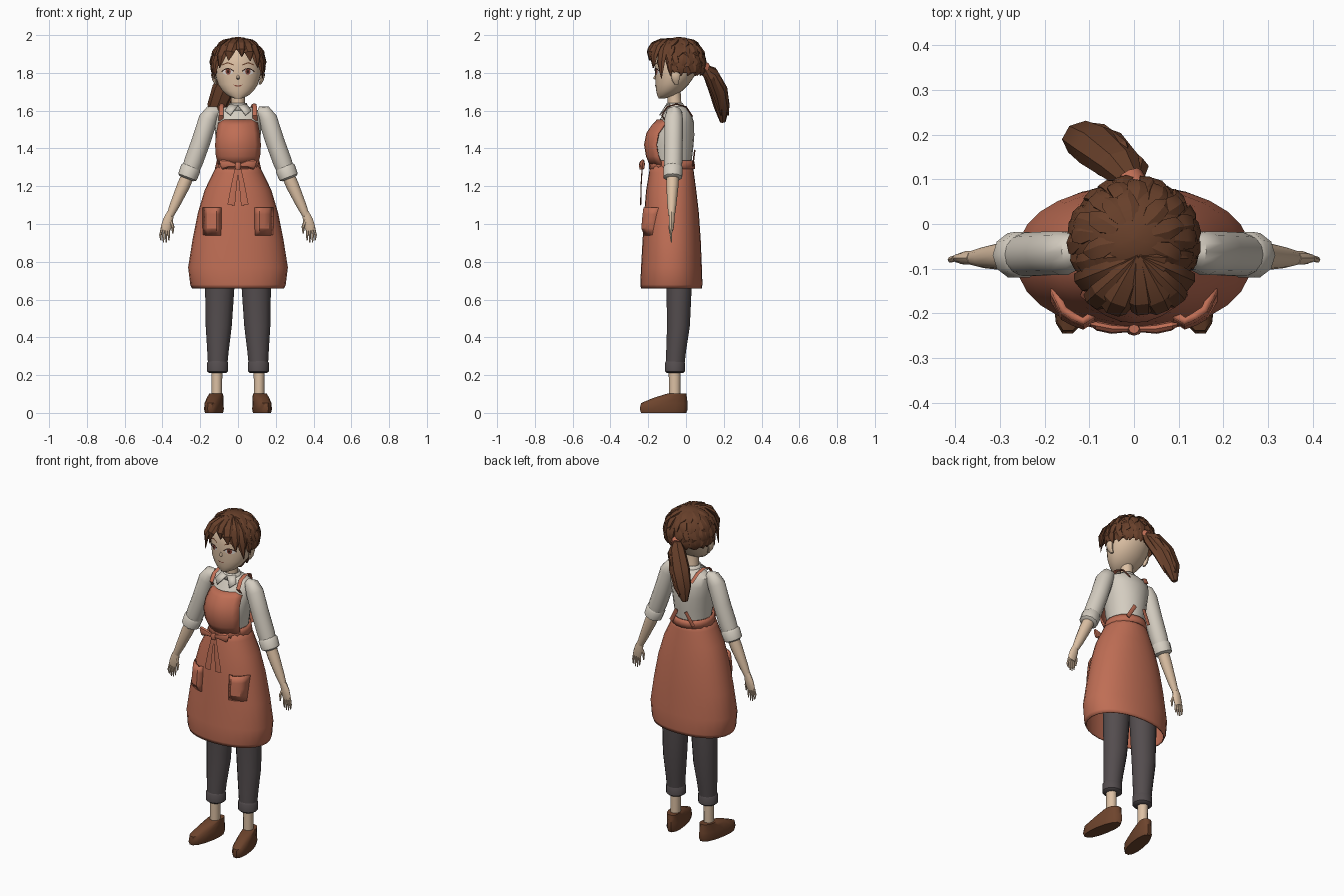
import bpy, math, random
from math import sin, cos, pi, radians
from mathutils import Vector
from mathutils.bvhtree import BVHTree

random.seed(4)
V = Vector


def mat(name, r, g, b):
    m = bpy.data.materials.new(name)
    m.diffuse_color = (r, g, b, 1)
    return m


SKIN = mat("skin", .72, .53, .37)
SHIRT = mat("cream_cloth", .66, .61, .53)
APRON = mat("terracotta_cloth", .52, .155, .09)
HAIR = mat("brown_hair", .135, .05, .023)
TROUSER = mat("charcoal_cloth", .088, .074, .077)
SHOE = mat("brown_leather", .155, .058, .026)
WHITE = mat("eye_white", .75, .7, .66)
IRIS = mat("russet_iris", .25, .06, .04)
DARK = mat("dark_lash", .03, .012, .008)


def make(name, verts, faces, m, angle=45, solid=0):
    me = bpy.data.meshes.new(name)
    me.from_pydata([tuple(v) for v in verts], [], faces)
    me.materials.append(m)
    for p in me.polygons:
        p.use_smooth = True
    me.set_sharp_from_angle(angle=radians(angle))
    ob = bpy.data.objects.new(name, me)
    bpy.context.collection.objects.link(ob)
    if solid:
        mod = ob.modifiers.new("thickness", 'SOLIDIFY')
        mod.thickness, mod.offset = solid, 0
    return ob


def loft(name, st, m, n=12, level=False, centre=None, caps=True, power=1.0, skew=0, solid=0, angle=45):
    """Skin rings (x, y, z, a, b); level rings stay flat, others follow the path."""
    P = [V(s[:3]) for s in st]
    verts = []
    for i, s in enumerate(st):
        if level:
            A, B = V((1, 0, 0)), V((0, 1, 0))
        else:
            t = (P[min(i + 1, len(P) - 1)] - P[max(i - 1, 0)]).normalized()
            ref = P[i] - centre if centre else V((0, 1, 0))
            A = t.cross(ref).normalized()
            B = A.cross(t) * -1 if A.cross(t).dot(ref) < 0 else A.cross(t)
        for k in range(n):
            c, d = cos(2 * pi * k / n), sin(2 * pi * k / n)
            c = math.copysign(abs(c) ** power, c)
            d = math.copysign(abs(d) ** power, d)
            v = P[i] + A * c * s[3] + B * d * s[4]
            v.x += skew * (-.04 - v.y)
            verts.append(v)
    faces = [(i * n + k, i * n + (k + 1) % n, (i + 1) * n + (k + 1) % n, (i + 1) * n + k)
             for i in range(len(st) - 1) for k in range(n)]
    if caps:
        faces += [tuple(range(n))[::-1], tuple(range((len(st) - 1) * n, len(st) * n))]
    ob = make(name, verts, faces, m, angle, solid)
    import bmesh
    bm = bmesh.new()
    bm.from_mesh(ob.data)
    bmesh.ops.recalc_face_normals(bm, faces=bm.faces)
    bm.to_mesh(ob.data)
    bm.free()
    return ob


def tree(ob):
    return BVHTree.FromPolygons([v.co for v in ob.data.vertices], [p.vertices[:] for p in ob.data.polygons])


def on_front(bvh, x, z, off):
    hit = bvh.ray_cast(V((x, -1, z)), V((0, 1, 0)))[0]
    return V((x, (hit.y if hit else -.1) - off, z))


def span(z, a, yb, yf):
    return (0, (yb + yf) / 2, z, a, (yb - yf) / 2)


# Head, neck and nose
head = loft("head", [span(*s) for s in (
    (1.665, .02, -.11, -.145), (1.68, .055, -.06, -.152), (1.705, .083, -.02, -.158), (1.74, .106, .015, -.162),
    (1.79, .12, .05, -.163), (1.84, .122, .065, -.165), (1.9, .11, .06, -.155), (1.95, .075, .03, -.12))],
    SKIN, 28, level=True)
loft("neck", [(0, -.055, 1.58, .045, .042), (0, -.06, 1.63, .036, .036), (0, -.065, 1.71, .036, .036)], SKIN, level=True)
loft("nose", [(0, -.16, 1.79, .004, .004), (0, -.165, 1.772, .009, .009), (0, -.16, 1.764, .004, .004)], SKIN, 8, level=True)
face = tree(head)


def decal(name, pts, m, off):
    v = [on_front(face, x, z, off) for x, z in pts]
    make(name, v, [tuple(range(len(v)))], m)


def oval(cx, cz, a, b, n=12):
    return [(cx + a * cos(2 * pi * k / n), cz + b * sin(2 * pi * k / n)) for k in range(n)]


# Eyes, lashes, brows, ears
for s in (-1, 1):
    decal("eye_white", oval(s * .054, 1.806, .028, .016), WHITE, .003)
    decal("iris", oval(s * .052, 1.807, .014, .016), IRIS, .005)
    decal("pupil", oval(s * .052, 1.807, .006, .008), DARK, .007)
    arc = [(.022, 1.812), (.038, 1.823), (.056, 1.826), (.074, 1.820), (.088, 1.808)]
    decal("upper_lash", [(s * x, z) for x, z in arc + [(x, z - .006) for x, z in arc[::-1]]], DARK, .008)
    arc = [(.025, 1.846), (.055, 1.857), (.085, 1.845)]
    decal("brow", [(s * x, z) for x, z in arc + [(x, z - .006) for x, z in arc[::-1]]], HAIR, .004)
    loft("ear", [(s * .115, -.05, 1.738, .006, .01), (s * .125, -.055, 1.76, .011, .02),
                 (s * .13, -.055, 1.79, .013, .026), (s * .124, -.055, 1.825, .008, .018)], SKIN, 10, level=True)
decal("mouth", [(-.025, 1.738), (0, 1.733), (.025, 1.738), (.012, 1.729), (-.012, 1.729)], IRIS, .003)

# Hair cap: dome with a hairline that drops toward the back
C = V((0, -.035, 1.855))
N, R = 28, 9
dome = []
for j in range(R + 1):
    for k in range(N):
        az = 2 * pi * k / N
        f = max(0, -sin(az)) ** .6
        low = -.42 + f * .95
        el = pi / 2 - (pi / 2 - low) * (j + .05) / R
        dome.append(C + V((.14 * cos(el) * cos(az), .134 * cos(el) * sin(az), .135 * sin(el))))
quads = [(j * N + k, (j + 1) * N + k, (j + 1) * N + (k + 1) % N, j * N + (k + 1) % N) for j in range(R) for k in range(N)]
make("hair_cap", dome, quads + [tuple(range(N))], HAIR)

# Overlapping tufts around the sides and back
for el0, count in ((1.25, 7), (.85, 11), (.45, 14), (.1, 16)):
    for k in range(count):
        az = radians(-32 + 244 * (k + random.uniform(.2, .8)) / count)
        st = []
        for t, w, r in ((0, .012, .97), (.25, .026, 1.0), (.45, .022, 1.03), (.62, .003, 1.04)):
            el, a2 = el0 - t, az + t * random.uniform(-.15, .15)
            p = C + V((.14 * cos(el) * cos(a2), .134 * cos(el) * sin(a2), .135 * sin(el))) * r
            st.append((*p, w, w * .35))
        loft("hair_tuft", st, HAIR, 5, centre=C, angle=30)

# Fringe fanning out from the crown
for tx, ty, tz, w in ((-.137, -.08, 1.775, .03), (-.128, -.13, 1.765, .032), (-.098, -.175, 1.825, .034),
                      (-.05, -.195, 1.865, .034), (.02, -.195, 1.885, .03), (.065, -.19, 1.862, .034),
                      (.105, -.17, 1.825, .034), (.13, -.13, 1.77, .032), (.139, -.08, 1.78, .03)):
    a, c, b = V((.01, -.075, 1.98)), V((tx * .95, ty - .015, 1.97)), V((tx, ty, tz))
    st = []
    for t, q in ((0, .35), (.25, .8), (.5, 1), (.75, .85), (1, .06)):
        p = a * (1 - t) ** 2 + c * 2 * t * (1 - t) + b * t * t
        st.append((*p, w * q, .015 * q))
    loft("fringe_lock", st, HAIR, 6, centre=C, angle=30)

# Ponytail and its tie
loft("ponytail", [(0, .085, 1.83, .022, .022), (-.03, .13, 1.795, .052, .042), (-.075, .17, 1.71, .064, .05),
                  (-.11, .19, 1.62, .054, .042), (-.13, .195, 1.54, .018, .015)], HAIR, 8, angle=30)
for dx, dy in ((.04, -.01), (.0, .03), (-.03, -.02)):
    loft("ponytail_strand", [(dx * .2, .095, 1.83, .012, .012), (-.03 + dx, .14 + dy, 1.77, .024, .02),
                             (-.075 + dx, .175 + dy, 1.68, .026, .02), (-.11 + dx, .195 + dy, 1.575, .004, .004)],
         HAIR, 5, angle=30)
loft("hair_tie", [(.005, .085, 1.838, .03, .026), (-.008, .11, 1.825, .03, .026)], APRON, 8)

# Shirt body and collar
loft("shirt_body", [span(*s) for s in (
    (1.24, .1, .02, -.16), (1.32, .1, .028, -.168), (1.4, .112, .038, -.188), (1.47, .12, .044, -.186),
    (1.54, .128, .042, -.148), (1.59, .125, .026, -.115), (1.615, .085, .005, -.1), (1.625, .04, -.02, -.085))],
    SHIRT, 20, level=True)
loft("collar", [(0, -.055, 1.60, .056, .052), (0, -.06, 1.64, .044, .042)], SHIRT, 14, level=True, caps=False, solid=.006)
for s in (-1, 1):
    make("collar_flap", [(0, -.106, 1.628), (s * .045, -.085, 1.635), (s * .07, -.118, 1.6), (s * .04, -.14, 1.575)],
         [(0, 1, 2, 3)], SHIRT, solid=.005)

# Apron skirt (open at the hem) and waistband
skirt = loft("apron_skirt", [span(*s) for s in (
    (1.325, .102, .03, -.183), (1.27, .128, .038, -.192), (1.18, .172, .05, -.207), (1.06, .208, .064, -.217),
    (.915, .237, .074, -.226), (.77, .26, .08, -.234), (.68, .249, .083, -.238), (.66, .24, .08, -.234))],
    APRON, 28, level=True, caps=False, power=.92, solid=.008)
loft("waistband", [span(1.29, .118, .042, -.192), span(1.315, .112, .042, -.19), span(1.335, .108, .038, -.186)],
     APRON, 20, level=True, caps=False, solid=.01)
front = tree(skirt)

# Apron bib: a curved panel bulging over the chest
bib, cols = [], 9
rows = ((1.31, .1, -.187), (1.36, .114, -.207), (1.42, .118, -.217), (1.48, .112, -.205), (1.52, .105, -.178), (1.55, .1, -.15))
for z, w, y in rows:
    for k in range(cols):
        u = -1 + 2 * k / (cols - 1)
        bib.append((u * w, y + .06 * u ** 2, z))
make("apron_bib", bib, [(j * cols + k, j * cols + k + 1, (j + 1) * cols + k + 1, (j + 1) * cols + k)
                        for j in range(len(rows) - 1) for k in range(cols - 1)], APRON, solid=.01)

# Bow knot
loft("bow_knot", [(0, -.235, 1.328, .012, .01), (0, -.238, 1.31, .018, .012), (0, -.235, 1.288, .012, .01)], APRON, 8, level=True)

for s in (-1, 1):
    # Straps over the shoulders, with the crossed ends at the back
    loft("apron_strap", [(s * .09, -.1, 1.535, .012, .004), (s * .09, -.128, 1.575, .012, .004), (s * .088, -.1, 1.62, .012, .004),
                         (s * .085, -.05, 1.635, .012, .004), (s * .078, 0, 1.62, .012, .004), (s * .06, .034, 1.57, .012, .004)],
         APRON, 4, centre=V((s * .09, -.05, 1.5)))
    loft("back_strap", [(s * .03, .046, 1.39, .012, .004), (s * .075, .036, 1.31, .012, .004)], APRON, 4)
    # Bow loops and tails
    loft("bow_loop", [(s * .01, -.235, 1.31, .01, .007), (s * .05, -.235, 1.318, .02, .011), (s * .082, -.228, 1.315, .028, .011),
                      (s * .092, -.225, 1.312, .022, .006)], APRON, 8, angle=30)
    loft("bow_tail", [(s * .006, -.232, 1.3, .009, .003), (s * .022, -.238, 1.2, .015, .003), (s * .036, -.24, 1.1, .02, .003)], APRON, 4)

    # Pocket: padded patch standing off the skirt
    pk, n = [], 5
    for j in range(n):
        for k in range(n):
            x, z = .092 + .088 * k / (n - 1), .942 + .145 * j / (n - 1)
            edge = j == 0 or k in (0, n - 1)
            pk.append(on_front(front, s * x, z, .0 if edge else .024))
    make("pocket", pk, [(j * n + k, j * n + k + 1, (j + 1) * n + k + 1, (j + 1) * n + k)
                        for j in range(n - 1) for k in range(n - 1)], APRON, 30, solid=.016)

    # Sleeve and rolled cuff
    loft("sleeve", [(s * .105, -.06, 1.6, .022, .022), (s * .135, -.062, 1.59, .042, .042), (s * .158, -.065, 1.555, .05, .05),
                    (s * .195, -.066, 1.44, .05, .05), (s * .235, -.068, 1.33, .05, .05), (s * .252, -.069, 1.285, .046, .046)],
         SHIRT, 14)
    loft("sleeve_cuff", [(s * .246, -.069, 1.305, .046, .046), (s * .25, -.069, 1.295, .054, .054),
                         (s * .268, -.07, 1.248, .052, .052), (s * .271, -.07, 1.24, .04, .04)], SHIRT, 10)
    # Forearm, palm, fingers
    loft("forearm", [(s * .26, -.07, 1.27, .034, .034), (s * .29, -.072, 1.2, .034, .032), (s * .335, -.075, 1.1, .026, .024),
                     (s * .36, -.076, 1.045, .019, .017)], SKIN)
    loft("palm", [(s * .358, -.076, 1.06, .018, .016), (s * .37, -.076, 1.02, .027, .016), (s * .38, -.077, .985, .028, .013),
                  (s * .384, -.077, .965, .024, .009)], SKIN, 10)
    for k in range(4):
        x = .366 + .012 * k
        tip = .895 + .012 * abs(k - 1.5)
        loft("finger", [(s * x, -.077, .98, .007, .007), (s * (x + .003 * k), -.08, .94, .0065, .007),
                        (s * (x + .002 * k), -.077, tip, .003, .003)], SKIN, 6)
    loft("thumb", [(s * .36, -.08, 1.025, .01, .009), (s * .344, -.085, .985, .008, .008), (s * .346, -.087, .95, .004, .004)], SKIN, 6)

    # Trouser leg, turn-up, ankle, shoe
    loft("trouser_leg", [(s * .09, -.04, .95, .085, .08), (s * .097, -.037, .65, .077, .068), (s * .102, -.04, .46, .069, .062),
                         (s * .106, -.052, .33, .057, .054), (s * .108, -.058, .24, .05, .049)], TROUSER, 14, level=True)
    loft("trouser_turn_up", [(s * .108, -.058, .275, .049, .048), (s * .108, -.058, .265, .056, .054),
                             (s * .108, -.058, .22, .056, .054), (s * .108, -.058, .212, .046, .045)], TROUSER, 14, level=True)
    loft("ankle", [(s * .112, -.06, .07, .028, .03), (s * .112, -.06, .25, .029, .032)], SKIN, level=True)
    loft("shoe", [(s * .114, -.118, 0, .042, .122), (s * .114, -.118, .02, .046, .13), (s * .114, -.115, .052, .044, .126),
                  (s * .114, -.083, .08, .04, .09), (s * .114, -.047, .103, .036, .05)], SHOE, 14, level=True,
         skew=s * .17, power=.9)
